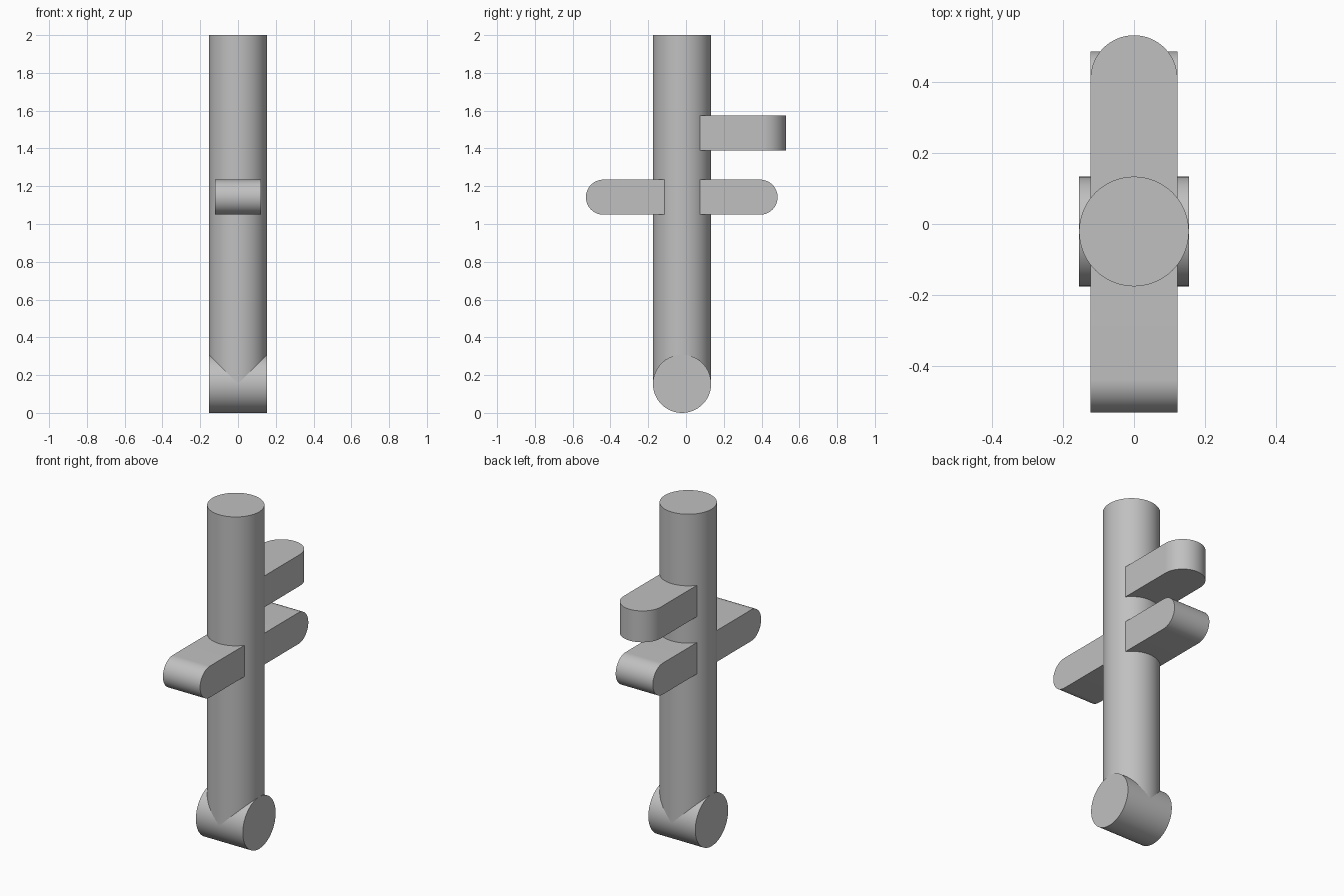
import bpy
import bmesh
from math import radians, pi, sin, cos
from mathutils import Matrix

if "Cube" in bpy.data.objects:
    bpy.data.objects.remove(bpy.data.objects["Cube"])

RADIUS = 0.154      # post and foot share one radius
AXIS_Y = -0.021     # post axis
ARM_HALF = 0.122    # half width of the arms

grey = bpy.data.materials.new("plain_grey")
grey.use_nodes = True
colour = (0.53, 0.53, 0.53, 1)
grey.diffuse_color = colour
grey.node_tree.nodes["Principled BSDF"].inputs["Base Color"].default_value = colour


def finish(name, bm):
    """Turn a bmesh into a smooth object with sharp edges kept."""
    bmesh.ops.recalc_face_normals(bm, faces=bm.faces)
    mesh = bpy.data.meshes.new(name)
    bm.to_mesh(mesh)
    bm.free()
    mesh.materials.append(grey)
    obj = bpy.data.objects.new(name, mesh)
    bpy.context.collection.objects.link(obj)
    bpy.ops.object.select_all(action="DESELECT")
    obj.select_set(True)
    bpy.context.view_layer.objects.active = obj
    bpy.ops.object.shade_smooth_by_angle(angle=radians(30))


def cylinder(name, length, matrix):
    bm = bmesh.new()
    bmesh.ops.create_cone(bm, cap_ends=True, segments=96, radius1=RADIUS,
                          radius2=RADIUS, depth=length, matrix=matrix)
    finish(name, bm)


def arm(name, tip_y, z, half_height, flat_top):
    """Bar from the post axis to tip_y, with one rounded end.
    flat_top rounds the end in plan, otherwise in side view."""
    r, thick = (ARM_HALF, half_height) if flat_top else (half_height, ARM_HALF)
    side = 1 if tip_y > 0 else -1
    steps = 32
    outline = [(AXIS_Y, -r)]
    outline += [(tip_y + side * r * (cos(a) - 1), r * sin(a))
                for a in (pi * i / steps - pi / 2 for i in range(steps + 1))]
    outline += [(AXIS_Y, r)]

    def place(y, w, t):
        return (w, y, z + t) if flat_top else (t, y, z + w)

    bm = bmesh.new()
    face = bm.faces.new([bm.verts.new(place(y, w, -thick)) for y, w in outline])
    extruded = bmesh.ops.extrude_face_region(bm, geom=[face])["geom"]
    shift = (0, 0, 2 * thick) if flat_top else (2 * thick, 0, 0)
    bmesh.ops.translate(bm, vec=shift,
                        verts=[v for v in extruded if isinstance(v, bmesh.types.BMVert)])
    # close the base if the extrusion consumed it
    bmesh.ops.holes_fill(bm, edges=bm.edges, sides=0)
    finish(name, bm)


# Upright post, rising from the axis of the foot
cylinder("post", 2 - RADIUS, Matrix.Translation((0, AXIS_Y, 1 + RADIUS / 2)))

# Crosswise foot
cylinder("foot", 2 * RADIUS,
         Matrix.Translation((0, AXIS_Y, RADIUS)) @ Matrix.Rotation(pi / 2, 4, "Y"))

# Arms
arm("front_arm", -0.53, 1.142, 0.093, False)
arm("lower_back_arm", 0.485, 1.142, 0.093, False)
arm("upper_back_arm", 0.53, 1.482, 0.093, True)
